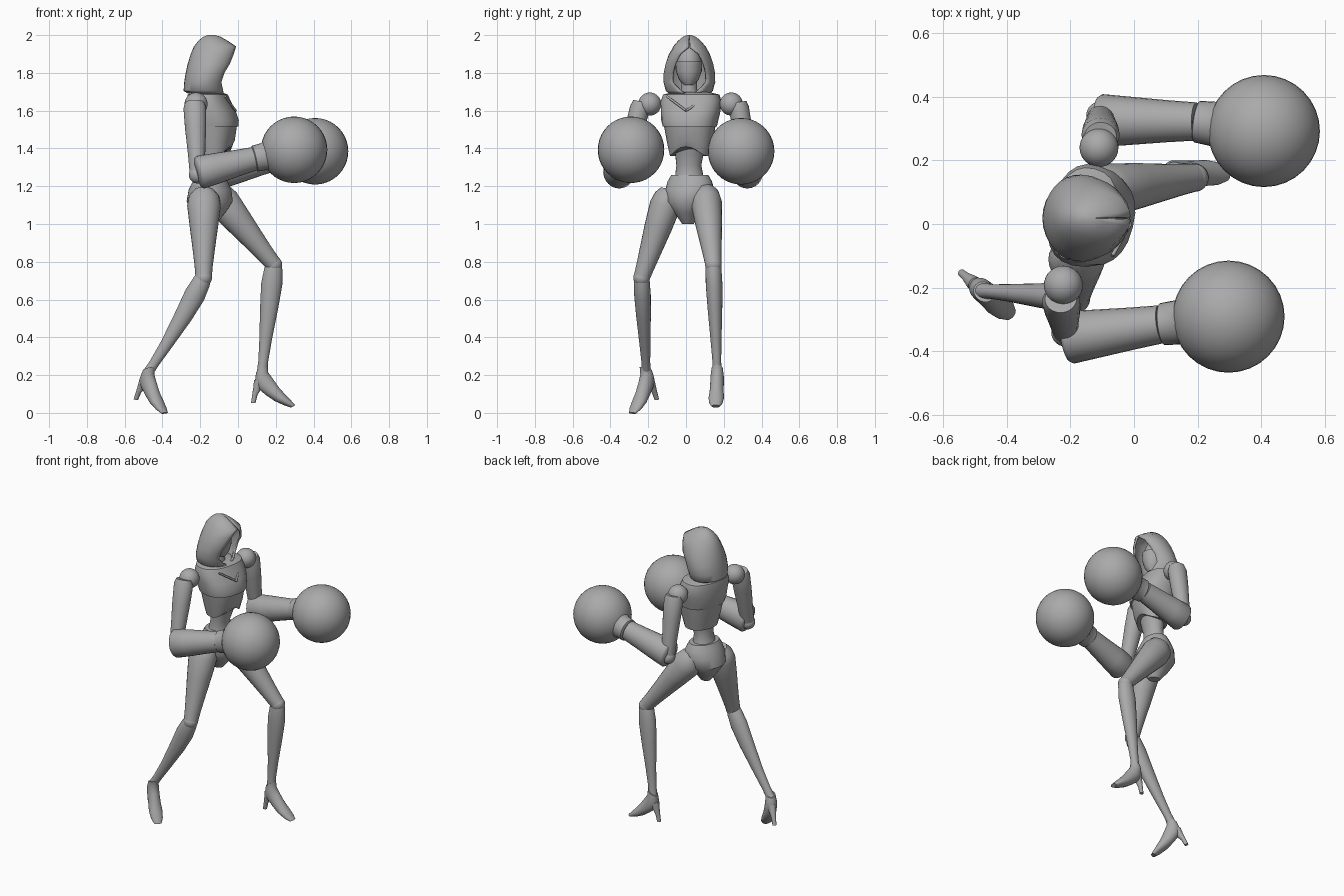
import bpy, bmesh, math
from mathutils import Vector, Matrix

cube = bpy.data.objects.get("Cube")
if cube:
    bpy.data.objects.remove(cube)

grey = bpy.data.materials.new("plain grey")
grey.use_nodes = True
COLOR = (0.4, 0.4, 0.4, 1)
grey.diffuse_color = COLOR
grey.node_tree.nodes["Principled BSDF"].inputs["Base Color"].default_value = COLOR

X, Z = Vector((1, 0, 0)), Vector((0, 0, 1))
SIDES = 24


def finish(name, bm, angle=40):
    """Turn a bmesh into a smooth-shaded grey object."""
    bmesh.ops.recalc_face_normals(bm, faces=bm.faces)
    mesh = bpy.data.meshes.new(name)
    bm.to_mesh(mesh)
    bm.free()
    obj = bpy.data.objects.new(name, mesh)
    bpy.context.collection.objects.link(obj)
    mesh.materials.append(grey)
    bpy.ops.object.select_all(action='DESELECT')
    bpy.context.view_layer.objects.active = obj
    obj.select_set(True)
    bpy.ops.object.shade_smooth_by_angle(angle=math.radians(angle))
    return obj


def skin(bm, rings, closed=True):
    """Bridge successive rings of vertices with quads."""
    for low, high in zip(rings, rings[1:]):
        n = len(low)
        for i in range(n if closed else n - 1):
            j = (i + 1) % n
            bm.faces.new((low[i], low[j], high[j], high[i]))


def loft(name, rows, axis, fwd, shape=None, power=1.0):
    """Loft ellipses; each row is (centre, forward radius, side radius)."""
    axis = axis.normalized()
    fwd = (fwd - axis * fwd.dot(axis)).normalized()
    side = axis.cross(fwd)
    bm = bmesh.new()
    rings = []
    for k, (centre, a, b) in enumerate(rows):
        ring = []
        for i in range(SIDES):
            t = math.tau * i / SIDES
            c, s = math.cos(t), math.sin(t)
            c = math.copysign(abs(c) ** power, c)
            s = math.copysign(abs(s) ** power, s)
            p = Vector(centre) + fwd * a * c + side * b * s
            if shape:
                p += shape(k, c, s)
            ring.append(bm.verts.new(p))
        rings.append(ring)
    skin(bm, rings)
    bm.faces.new(rings[0])
    bm.faces.new(rings[-1])
    return finish(name, bm)


def limb(name, start, end, profile, fwd=X, bow=0.0):
    """Loft along a line; profile rows are (fraction, forward radius, side radius)."""
    start, end = Vector(start), Vector(end)
    rows = [(start.lerp(end, t) + fwd * bow * math.sin(math.pi * t), a, b)
            for t, a, b in profile]
    return loft(name, rows, end - start, fwd)


def ball(name, centre, size, turn=0.0):
    bm = bmesh.new()
    bmesh.ops.create_uvsphere(bm, u_segments=32, v_segments=20, radius=1)
    place = Matrix.Translation(centre) @ Matrix.Rotation(turn, 4, 'Z') @ Matrix.Diagonal((*size, 1))
    bm.transform(place)
    return finish(name, bm)


def round_ball(name, centre, r):
    return ball(name, centre, (r, r, r))


# Torso: upper chest shell overlapping a slimmer rib cage, turned a little to its right
facing = Vector((0.97, -0.25, 0))


def body(name, rows, fwd, shape=None, power=1.0):
    return loft(name, [((x, y, z), a, b) for z, x, y, a, b in rows], Z, fwd, shape, power)


body("upper_chest", [(1.515, -.125, .02, .124, .142), (1.55, -.13, .02, .13, .15),
                     (1.6, -.14, .025, .122, .158), (1.65, -.155, .027, .11, .162),
                     (1.685, -.16, .028, .1, .15), (1.7, -.165, .028, .07, .09)],
     facing, power=0.85)
# Rib cage, with its lower rim arched upward at the front
body("rib_cage", [(1.36, -.125, .02, .085, .105), (1.44, -.125, .02, .105, .122),
                  (1.53, -.127, .02, .12, .138)], facing,
     lambda k, c, s: Z * (.05 * max(c, 0) ** 4 if k == 0 else 0), 0.9)
body("waist", [(1.2, -.15, .02, .08, .09), (1.26, -.145, .017, .062, .074),
               (1.31, -.14, .015, .055, .066), (1.37, -.13, .018, .065, .075),
               (1.44, -.125, .02, .08, .09)], X)
hip_facing = Vector((0.95, -0.3, 0))
body("pelvis", [(1.0, -.15, .01, .035, .03), (1.06, -.15, .01, .085, .07),
                (1.12, -.15, .015, .122, .125), (1.18, -.148, .02, .112, .132),
                (1.225, -.147, .02, .09, .12), (1.26, -.147, .02, .072, .1)], hip_facing)
# Thin lapel ridges in a V and a sternum ridge down the front
for name, y0, y1 in (("right_lapel", -.1, .0), ("left_lapel", .12, .0)):
    limb(name, (-.068, y0, 1.675), (-.012, y1, 1.6),
         [(0, .006, .006), (1, .006, .006)])

# Neck, head and lower face mask
body("neck", [(1.66, -.16, .018, .05, .052), (1.72, -.16, .016, .042, .042),
              (1.79, -.16, .015, .045, .045)], X)
ball("head", (-.16, .015, 1.84), (.08, .068, .115))
body("face_mask", [(1.735, -.135, .015, .03, .025), (1.765, -.145, .015, .06, .052),
                   (1.81, -.15, .015, .077, .069), (1.86, -.15, .015, .079, .071)], X)

# Hood: open-fronted rings, rows are height, back, front edge, half width, opening half width
hood_rows = [(1.69, -.265, -.078, .11, .025), (1.705, -.288, -.078, .125, .05),
             (1.75, -.285, -.088, .137, .092), (1.8, -.277, -.072, .136, .09),
             (1.85, -.266, -.042, .126, .077), (1.9, -.25, -.022, .108, .05),
             (1.94, -.234, -.01, .086, .004), (1.97, -.21, -.055, .06, .002),
             (1.99, -.185, -.09, .036, .001), (2.0, -.16, -.12, .012, .001)]
bm = bmesh.new()
rings = []
for z, back, edge, b, gap in hood_rows:
    g = math.asin(gap / b)
    a = (edge - back) / (1 + math.cos(g))
    ring = []
    for i in range(SIDES + 1):
        t = g + (math.tau - 2 * g) * i / SIDES
        ring.append(bm.verts.new((back + a + a * math.cos(t), .018 + b * math.sin(t), z)))
    rings.append(ring)
skin(bm, rings, closed=False)
bm.faces.new(rings[-1])
hood = finish("hood", bm, 50)
shell = hood.modifiers.new("thickness", 'SOLIDIFY')
shell.thickness = 0.012
shell.offset = -1

# Arms and boxing gloves
UPPER_ARM = [(0, .05, .045), (.08, .06, .053), (.35, .056, .052), (.7, .046, .046), (1, .04, .04)]
FOREARM = [(-.05, .05, .045), (-.02, .08, .075), (.02, .088, .083), (.3, .082, .076),
           (.7, .07, .066), (1, .063, .06)]
CUFF = [(0, .06, .06), (.02, .07, .066), (.25, .073, .07), (.42, .1, .1), (.55, .135, .135)]
arms = {
    "right": ((-.222, -.192, 1.635), (-.23, -.235, 1.645), (-.215, -.34, 1.26),
              (-.205, -.357, 1.272), (.085, -.315, 1.345), (.297, -.291, 1.393)),
    "left": ((-.11, .24, 1.635), (-.105, .275, 1.645), (-.105, .34, 1.26),
             (-.105, .325, 1.272), (.195, .322, 1.345), (.408, .292, 1.385)),
}
for side, (shoulder, top, elbow, rear, wrist, glove) in arms.items():
    round_ball(side + "_shoulder_joint", shoulder, .061)
    limb(side + "_upper_arm", top, elbow, UPPER_ARM)
    round_ball(side + "_elbow_joint", elbow, .045)
    limb(side + "_forearm", rear, wrist, FOREARM, Z)
    limb(side + "_glove_cuff", wrist, glove, CUFF, Z)
    round_ball(side + "_glove", glove, .176)

# Legs with high-heeled shoes
THIGH = [(-.12, .05, .05), (-.04, .08, .072), (.08, .089, .082), (.35, .075, .073),
         (.6, .061, .061), (.85, .048, .049), (1, .043, .043)]
SHIN = [(-.02, .038, .036), (.04, .048, .042), (.18, .056, .044), (.4, .048, .039),
        (.7, .033, .029), (.9, .026, .023), (1, .027, .025)]
# Shoe rows: forward, height, half length, half width, measured from the ankle
SHOE = [(.0, .02, .036, .03), (-.002, -.02, .04, .035), (.018, -.06, .047, .036),
        (.055, -.1, .04, .037), (.095, -.135, .033, .041), (.135, -.162, .023, .036),
        (.165, -.18, .013, .022)]
HEEL = [(-.012, -.04, .03, .026), (-.022, -.08, .024, .022), (-.038, -.12, .014, .014),
        (-.046, -.162, .012, .012)]


def shoe_part(name, rows, ankle, yaw, pitch, lean):
    """Build in the foot's own frame, each section leaning along the sole."""
    obj_rows = [((x, 0, z), a, b) for x, z, a, b in rows]
    obj = loft(name, obj_rows, Vector((lean, 0, -1)), X)
    turn = Matrix.Rotation(yaw, 4, 'Z') @ Matrix.Rotation(pitch, 4, 'Y')
    obj.data.transform(Matrix.Translation(ankle) @ turn)


legs = {
    "right": ((-.18, -.1, 1.13), (-.182, -.235, .715), (-.475, -.21, .215), -.7, .26, .012),
    "left": ((-.1, .105, 1.14), (.19, .145, .785), (.127, .165, .215), -.05, 0, 0),
}
for side, (hip, knee, ankle, yaw, pitch, bow) in legs.items():
    limb(side + "_thigh", hip, knee, THIGH)
    round_ball(side + "_knee_joint", knee, .044)
    limb(side + "_shin", knee, ankle, SHIN, X, bow)
    shoe_part(side + "_shoe", SHOE, ankle, yaw, pitch, .6)
    shoe_part(side + "_heel", HEEL, ankle, yaw, pitch, 0)
